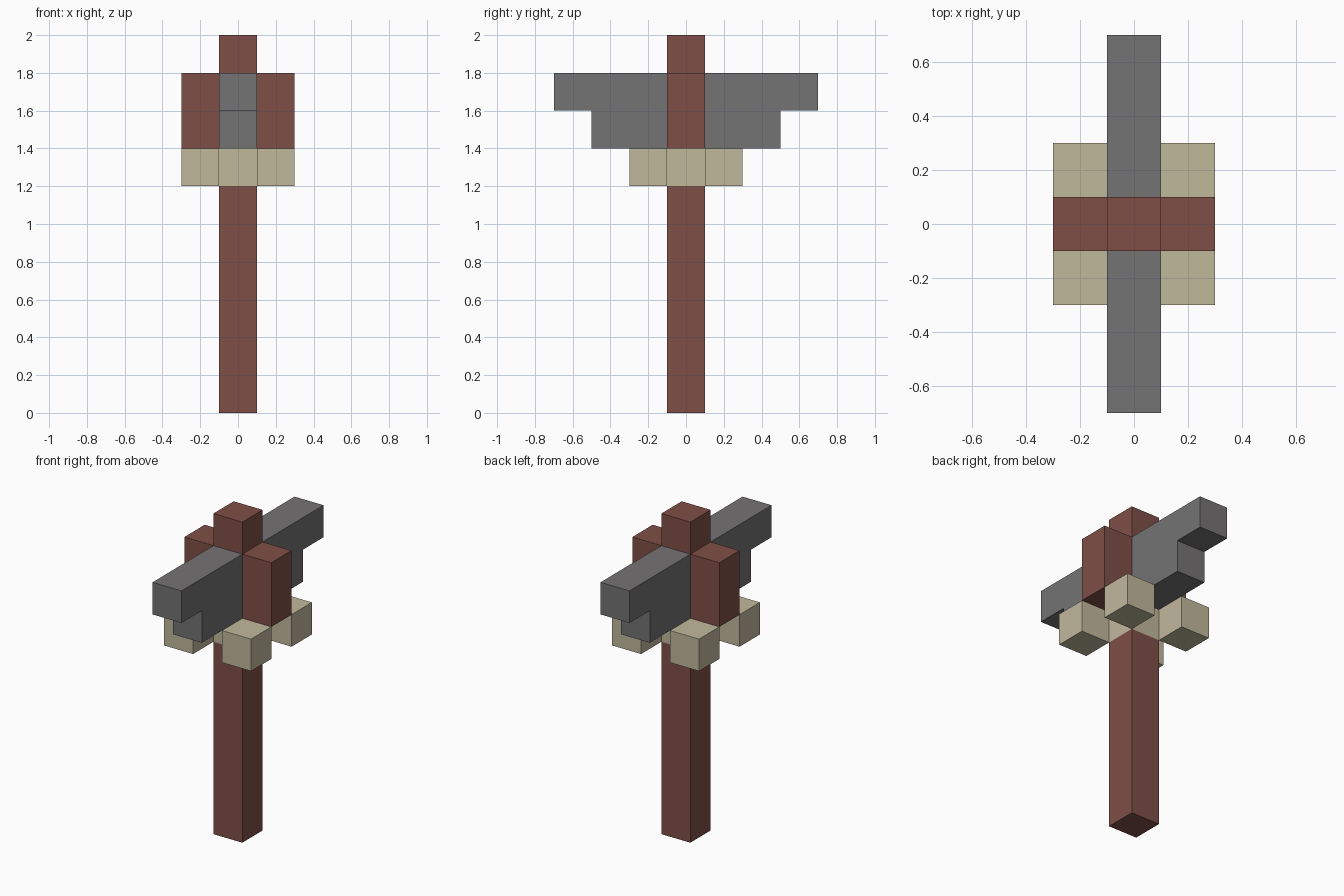
import bpy
import bmesh

cube = bpy.data.objects.get("Cube")
if cube:
    bpy.data.objects.remove(cube, do_unlink=True)


def make_material(name, rgb):
    """Flat material from 8-bit sRGB, stored as linear values."""
    lin = [((c / 255 + 0.055) / 1.055) ** 2.4 for c in rgb] + [1.0]
    mat = bpy.data.materials.new(name)
    mat.use_nodes = True
    mat.diffuse_color = lin
    bsdf = next(n for n in mat.node_tree.nodes if n.type == 'BSDF_PRINCIPLED')
    bsdf.inputs["Base Color"].default_value = lin
    bsdf.inputs["Roughness"].default_value = 0.9
    return mat


wood = make_material("reddish brown wood", (127, 79, 70))
stone = make_material("grey stone", (117, 115, 116))
rope = make_material("pale tan binding", (193, 184, 156))


def prism(name, profile, half_width, mat):
    """Extrude a closed (y, z) profile along x, symmetric about x = 0."""
    bm = bmesh.new()
    face = bm.faces.new([bm.verts.new((-half_width, y, z)) for y, z in profile])
    ext = bmesh.ops.extrude_face_region(bm, geom=[face])
    moved = [v for v in ext["geom"] if isinstance(v, bmesh.types.BMVert)]
    bmesh.ops.translate(bm, verts=moved, vec=(2 * half_width, 0, 0))
    bmesh.ops.recalc_face_normals(bm, faces=bm.faces)
    mesh = bpy.data.meshes.new(name)
    bm.to_mesh(mesh)
    bm.free()
    mesh.materials.append(mat)
    obj = bpy.data.objects.new(name, mesh)
    bpy.context.collection.objects.link(obj)
    return obj


def box(name, x, y, z0, z1, mat):
    """Square block 0.2 wide, standing between two heights."""
    obj = prism(name, [(-0.1, z0), (0.1, z0), (0.1, z1), (-0.1, z1)], 0.1, mat)
    obj.location = (x, y, 0)
    return obj


# Handle: long shaft, binding core and the tip rising through the head
box("handle_shaft", 0, 0, 0.0, 1.2, wood)
box("binding_core", 0, 0, 1.2, 1.4, rope)
box("handle_tip", 0, 0, 1.4, 2.0, wood)

# Stepped stone head, one half in front of and one behind the handle
for side, s in (("front", -1), ("back", 1)):
    steps = [(0.1, 1.4), (0.5, 1.4), (0.5, 1.6), (0.7, 1.6), (0.7, 1.8), (0.1, 1.8)]
    prism(side + "_stone_head", [(s * y, z) for y, z in steps], 0.1, stone)

# Wooden cheeks and the binding knots at the four corners
for side, sx in (("left", 1), ("right", -1)):
    box(side + "_cheek", 0.2 * sx, 0, 1.4, 1.8, wood)
    for end, sy in (("front", -1), ("back", 1)):
        box(end + "_" + side + "_knot", 0.2 * sx, 0.2 * sy, 1.2, 1.4, rope)
